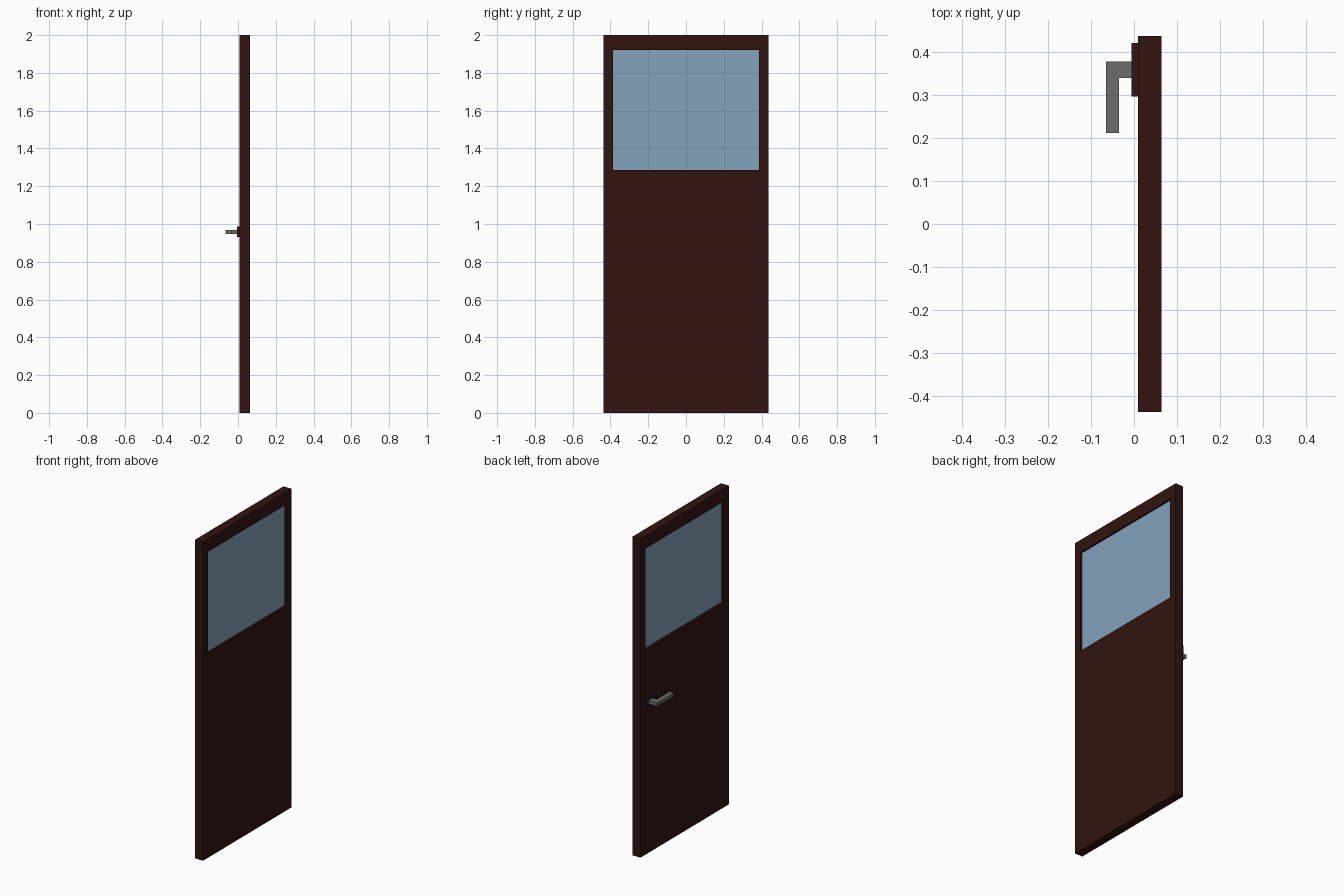
import bpy, bmesh

if "Cube" in bpy.data.objects:
    bpy.data.objects.remove(bpy.data.objects["Cube"])


def material(name, rgb):
    m = bpy.data.materials.new(name)
    m.diffuse_color = (*rgb, 1)
    m.use_nodes = True
    m.node_tree.nodes["Principled BSDF"].inputs["Base Color"].default_value = m.diffuse_color
    return m


WOOD = material("dark_wood", (0.032, 0.007, 0.005))
GLASS = material("glass", (0.23, 0.36, 0.50))
METAL = material("grey_metal", (0.15, 0.15, 0.15))
NAVY = material("dark_plate", (0.008, 0.012, 0.03))


def prism(name, outline, axis, lo, hi, *mats):
    """Extrude a 2D outline along axis 'x' (outline is y,z) or 'z' (outline is x,y)."""
    bm = bmesh.new()
    place = (lambda p, d: (d, *p)) if axis == "x" else (lambda p, d: (*p, d))
    face = bm.faces.new([bm.verts.new(place(p, lo)) for p in outline])
    ext = bmesh.ops.extrude_face_region(bm, geom=[face])
    verts = [v for v in ext["geom"] if isinstance(v, bmesh.types.BMVert)]
    bmesh.ops.translate(bm, verts=verts, vec=place((0, 0), hi - lo))
    bmesh.ops.recalc_face_normals(bm, faces=bm.faces)
    me = bpy.data.meshes.new(name)
    bm.to_mesh(me)
    bm.free()
    for m in mats:
        me.materials.append(m)
    ob = bpy.data.objects.new(name, me)
    bpy.context.collection.objects.link(ob)
    return ob


def rect(a0, a1, b0, b1):
    return [(a0, b0), (a1, b0), (a1, b1), (a0, b1)]


def door_leaf(x0, x1, outer, inner):
    """Slab with a rectangular window opening."""
    bm = bmesh.new()
    rings = [[bm.verts.new((x, *p)) for p in loop]
             for x in (x0, x1) for loop in (outer, inner)]
    o0, i0, o1, i1 = rings
    for a, b in ((o0, i0), (o1, i1), (o0, o1), (i0, i1)):
        for k in range(4):
            n = (k + 1) % 4
            bm.faces.new((a[k], a[n], b[n], b[k]))
    bmesh.ops.recalc_face_normals(bm, faces=bm.faces)
    me = bpy.data.meshes.new("door_leaf")
    bm.to_mesh(me)
    bm.free()
    me.materials.append(WOOD)
    bpy.context.collection.objects.link(bpy.data.objects.new("door_leaf", me))


# Door leaf and recessed window pane
window = rect(-0.387, 0.387, 1.285, 1.92)
door_leaf(0.009, 0.064, rect(-0.438, 0.438, 0, 2), window)
prism("window_pane", window, "x", 0.024, 0.053, GLASS)

# Handle backplate, with a darker outer face
plate = prism("handle_plate", rect(0.297, 0.421, 0.93, 0.987), "x", -0.006, 0.009, WOOD, NAVY)
for p in plate.data.polygons:
    if p.normal.x < -0.9:
        p.material_index = 1

# L-shaped lever
lever = [(-0.006, 0.378), (-0.065, 0.378), (-0.065, 0.212),
         (-0.035, 0.212), (-0.035, 0.34), (-0.006, 0.34)]
prism("handle_lever", lever, "z", 0.946, 0.968, METAL)
